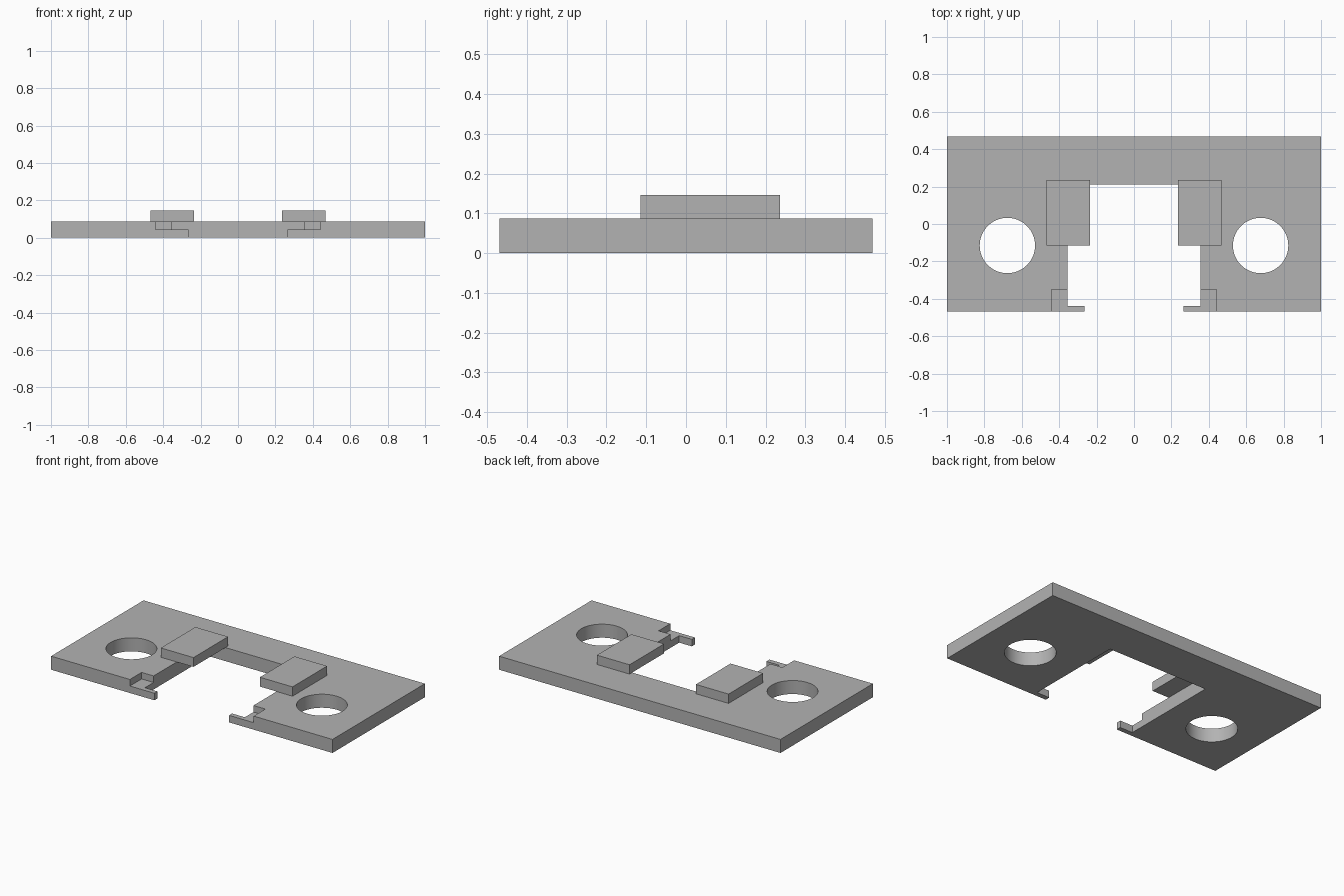
import bpy
import bmesh
import math

cube = bpy.data.objects.get("Cube")
if cube:
    bpy.data.objects.remove(cube, do_unlink=True)

grey = bpy.data.materials.new("plain grey")
grey.use_nodes = True
colour = (0.45, 0.45, 0.45, 1)
grey.diffuse_color = colour
grey.node_tree.nodes["Principled BSDF"].inputs["Base Color"].default_value = colour

PLATE_TOP = 0.087
STEP = 0.045
FRONT, BACK = -0.469, 0.469


def finish(bm, name):
    bmesh.ops.recalc_face_normals(bm, faces=bm.faces)
    mesh = bpy.data.meshes.new(name)
    bm.to_mesh(mesh)
    bm.free()
    mesh.materials.append(grey)
    obj = bpy.data.objects.new(name, mesh)
    bpy.context.collection.objects.link(obj)
    return obj


def prism(name, outline, z0, z1):
    """Extrude a flat outline from z0 up to z1."""
    bm = bmesh.new()
    face = bm.faces.new([bm.verts.new((x, y, z0)) for x, y in outline])
    ext = bmesh.ops.extrude_face_region(bm, geom=[face])["geom"]
    verts = [g for g in ext if isinstance(g, bmesh.types.BMVert)]
    bmesh.ops.translate(bm, verts=verts, vec=(0, 0, z1 - z0))
    return finish(bm, name)


def box(name, x0, x1, y0, y1, z0, z1):
    return prism(name, [(x0, y0), (x1, y0), (x1, y1), (x0, y1)], z0, z1)


def cut(obj, cutter):
    mod = obj.modifiers.new("cut", "BOOLEAN")
    mod.operation = "DIFFERENCE"
    mod.solver = "EXACT"
    mod.object = cutter
    cutter.hide_render = True
    bpy.context.view_layer.objects.active = obj
    bpy.ops.object.modifier_apply(modifier=mod.name)
    bpy.data.objects.remove(cutter, do_unlink=True)


# U-shaped plate with a thin lip at the tip of each arm
half = [(0.265, FRONT), (1, FRONT), (1, BACK)]
inner = [(0.355, 0.21), (0.355, -0.438), (0.265, -0.438)]
outline = half + [(-x, y) for x, y in reversed(half)]
outline += [(-x, y) for x, y in reversed(inner)] + inner
plate = prism("base_plate", outline, 0, PLATE_TOP)

for side, word in ((1, "left"), (-1, "right")):
    # Stepped pocket that also lowers the lip
    xs = sorted((side * 0.2, side * 0.44))
    cut(plate, box("pocket_cutter", *xs, -0.6, -0.35, STEP, 0.2))

    # Round through hole
    bm = bmesh.new()
    bmesh.ops.create_cone(bm, cap_ends=True, segments=64,
                          radius1=0.148, radius2=0.148, depth=0.5)
    bmesh.ops.translate(bm, verts=bm.verts, vec=(side * 0.677, -0.115, 0))
    cut(plate, finish(bm, "hole_cutter"))

    # Raised pad overhanging the opening
    xs = sorted((side * 0.236, side * 0.468))
    box(word + "_pad", *xs, -0.115, 0.236, PLATE_TOP, 0.147)

# Smooth hole walls, sharp edges elsewhere
bpy.ops.object.select_all(action="DESELECT")
plate.select_set(True)
bpy.context.view_layer.objects.active = plate
bpy.ops.object.shade_smooth_by_angle(angle=math.radians(30))
